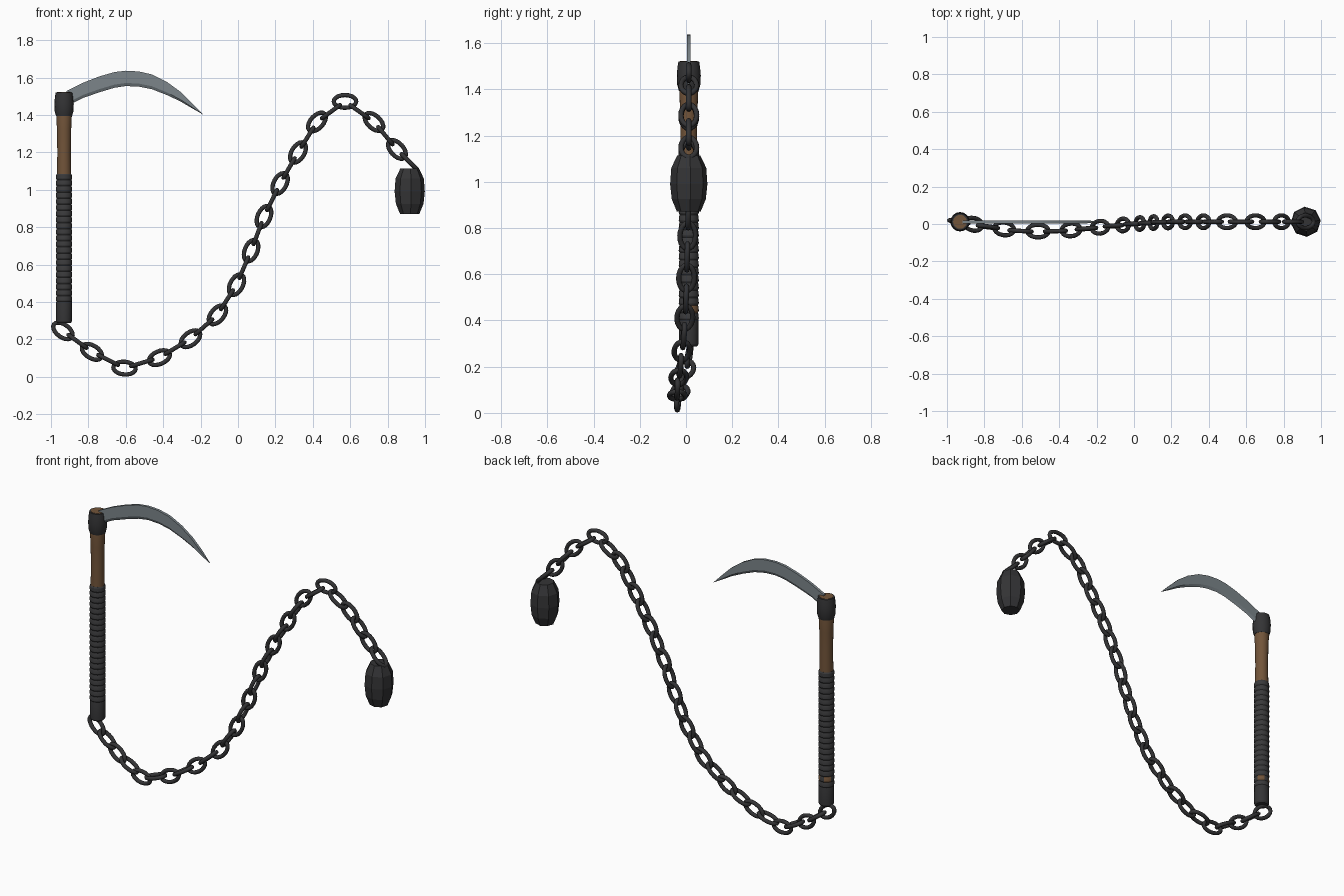
import bpy, bmesh, math
from mathutils import Vector, Matrix

if "Cube" in bpy.data.objects:
    bpy.data.objects.remove(bpy.data.objects["Cube"])

HX, HY = -0.93, 0.012      # handle axis
WX = 0.918                 # weight axis


def material(name, rgb):
    m = bpy.data.materials.new(name)
    m.diffuse_color = (*rgb, 1)
    m.use_nodes = True
    m.node_tree.nodes["Principled BSDF"].inputs["Base Color"].default_value = m.diffuse_color
    return m


WOOD = material("brown_wood", (0.17, 0.09, 0.042))
WRAP = material("dark_wrap", (0.042, 0.042, 0.044))
IRON = material("dark_iron", (0.034, 0.034, 0.036))
STEEL = material("blade_steel", (0.20, 0.235, 0.255))


def finish(name, bm, mats, smooth=None):
    bmesh.ops.recalc_face_normals(bm, faces=bm.faces[:])
    me = bpy.data.meshes.new(name)
    bm.to_mesh(me)
    bm.free()
    ob = bpy.data.objects.new(name, me)
    bpy.context.collection.objects.link(ob)
    for m in mats:
        me.materials.append(m)
    if smooth:
        bpy.ops.object.select_all(action='DESELECT')
        ob.select_set(True)
        bpy.context.view_layer.objects.active = ob
        bpy.ops.object.shade_smooth_by_angle(angle=math.radians(smooth))
    return ob


def lathe(name, profile, x, y, sides, mats, turn=0.0, smooth=None):
    """Closed solid of revolution from (radius, z) pairs."""
    bm = bmesh.new()
    rings = []
    for r, z in profile:
        rings.append([bm.verts.new((x + r * math.cos(turn + math.tau * i / sides),
                                    y + r * math.sin(turn + math.tau * i / sides), z))
                      for i in range(sides)])
    for a, b in zip(rings, rings[1:]):
        for i in range(sides):
            j = (i + 1) % sides
            bm.faces.new((a[i], a[j], b[j], b[i]))
    bm.faces.new(rings[0])
    bm.faces.new(rings[-1])
    return finish(name, bm, mats, smooth)


# Wooden shaft, flaring under the collar and showing at the top
lathe("wooden_shaft", [(0.036, 0.31), (0.036, 1.0), (0.038, 1.08), (0.036, 1.2),
                       (0.038, 1.32), (0.042, 1.41), (0.037, 1.45), (0.037, 1.522)],
      HX, HY, 20, [WOOD], smooth=40)

# Ribbed grip wrap
ribs, z0, z1 = 21, 0.40, 1.085
step = (z1 - z0) / ribs
profile = []
for k in range(ribs):
    z = z0 + k * step
    profile += [(0.0395, z), (0.0435, z + 0.25 * step), (0.0425, z + 0.8 * step)]
profile.append((0.0385, z1))
wrap = lathe("grip_wrap", profile, HX, HY, 20, [WRAP, WOOD], smooth=25)
# Bare wood gaps at the back, just above the end cap
for p in wrap.data.polygons:
    c = p.center
    if 0.43 < c.z < 0.468 and c.y - HY > 0.012 and abs(c.x - HX) > 0.009:
        p.material_index = 1

# End cap of the handle
lathe("end_cap", [(0.036, 0.288), (0.042, 0.297), (0.042, 0.40), (0.038, 0.41)],
      HX, HY, 20, [IRON], smooth=30)

# Head collar, with open top
lathe("head_collar", [(0.043, 1.395), (0.050, 1.42), (0.052, 1.46),
                      (0.049, 1.495), (0.045, 1.52)],
      HX, HY, 16, [IRON], smooth=30)

# Curved blade: (x, spine z, edge z), flat sides and a ground lower bevel
stations = [(-0.918, 1.528, 1.445), (-0.83, 1.572, 1.491), (-0.74, 1.607, 1.522),
            (-0.66, 1.630, 1.546), (-0.60, 1.637, 1.555), (-0.53, 1.633, 1.552),
            (-0.46, 1.617, 1.538), (-0.38, 1.577, 1.507), (-0.31, 1.526, 1.474),
            (-0.25, 1.467, 1.439)]
bm = bmesh.new()
rows = []
for x, top, low in stations:
    mid = low + 0.2 * (top - low)
    rows.append([bm.verts.new((x, HY + dy, z)) for dy, z in
                 ((-0.008, top), (-0.008, mid), (0, low), (0.008, mid), (0.008, top))])
tip = bm.verts.new((-0.187, HY, 1.403))
for a, b in zip(rows, rows[1:]):
    for i in range(5):
        j = (i + 1) % 5
        bm.faces.new((a[i], a[j], b[j], b[i]))
for i in range(5):
    bm.faces.new((rows[-1][i], rows[-1][(i + 1) % 5], tip))
bm.faces.new(rows[0])
finish("blade", bm, [STEEL], smooth=20)

# Eight-sided weight
lathe("weight", [(0.052, 0.872), (0.074, 0.925), (0.081, 0.99), (0.076, 1.06), (0.05, 1.115)],
      WX, HY, 8, [IRON], turn=math.radians(5))


def link_mesh():
    """Oval ring, long along x, lying in the xy plane."""
    bm = bmesh.new()
    n, m, a, b, t = 20, 8, 0.060, 0.034, 0.0115
    grid = []
    for i in range(n):
        u = math.tau * i / n
        c = Vector((a * math.cos(u), b * math.sin(u), 0))
        out = Vector((b * math.cos(u), a * math.sin(u), 0)).normalized()
        grid.append([bm.verts.new(c + t * (out * math.cos(math.tau * k / m)
                                           + Vector((0, 0, math.sin(math.tau * k / m)))))
                     for k in range(m)])
    for i in range(n):
        for k in range(m):
            p, q = grid[i], grid[(i + 1) % n]
            bm.faces.new((p[k], q[k], q[(k + 1) % m], p[(k + 1) % m]))
    return finish("chain_link_1", bm, [IRON], smooth=60)


# Chain: centres of the links that face the front; a crosswise link sits between each pair
face_links = [Vector(p) for p in (
    (-0.936, 0.012, 0.246), (-0.781, -0.015, 0.134), (-0.607, -0.037, 0.047),
    (-0.420, -0.038, 0.103), (-0.254, -0.025, 0.204), (-0.110, -0.010, 0.332),
    (-0.008, 0.0, 0.493), (0.070, 0.005, 0.675), (0.139, 0.01, 0.857),
    (0.225, 0.012, 1.034), (0.321, 0.012, 1.200), (0.422, 0.012, 1.363),
    (0.572, 0.012, 1.473), (0.727, 0.012, 1.363), (0.850, 0.012, 1.216),
    (0.984, 0.012, 1.082))]
centres = []
for a, b in zip(face_links, face_links[1:]):
    centres += [a, (a + b) / 2]

first = link_mesh()
for i, c in enumerate(centres):
    link = first
    if i:
        link = bpy.data.objects.new(f"chain_link_{i + 1}", first.data)
        bpy.context.collection.objects.link(link)
    t = (centres[min(i + 1, len(centres) - 1)] - centres[max(i - 1, 0)]).normalized()
    side = t.cross(Vector((0, 1, 0))).normalized()
    depth = side.cross(t)
    y_axis, z_axis = (side, t.cross(side)) if i % 2 == 0 else (depth, t.cross(depth))
    rot = Matrix((t, y_axis, z_axis)).transposed().to_4x4()
    link.matrix_world = Matrix.Translation(c) @ rot
